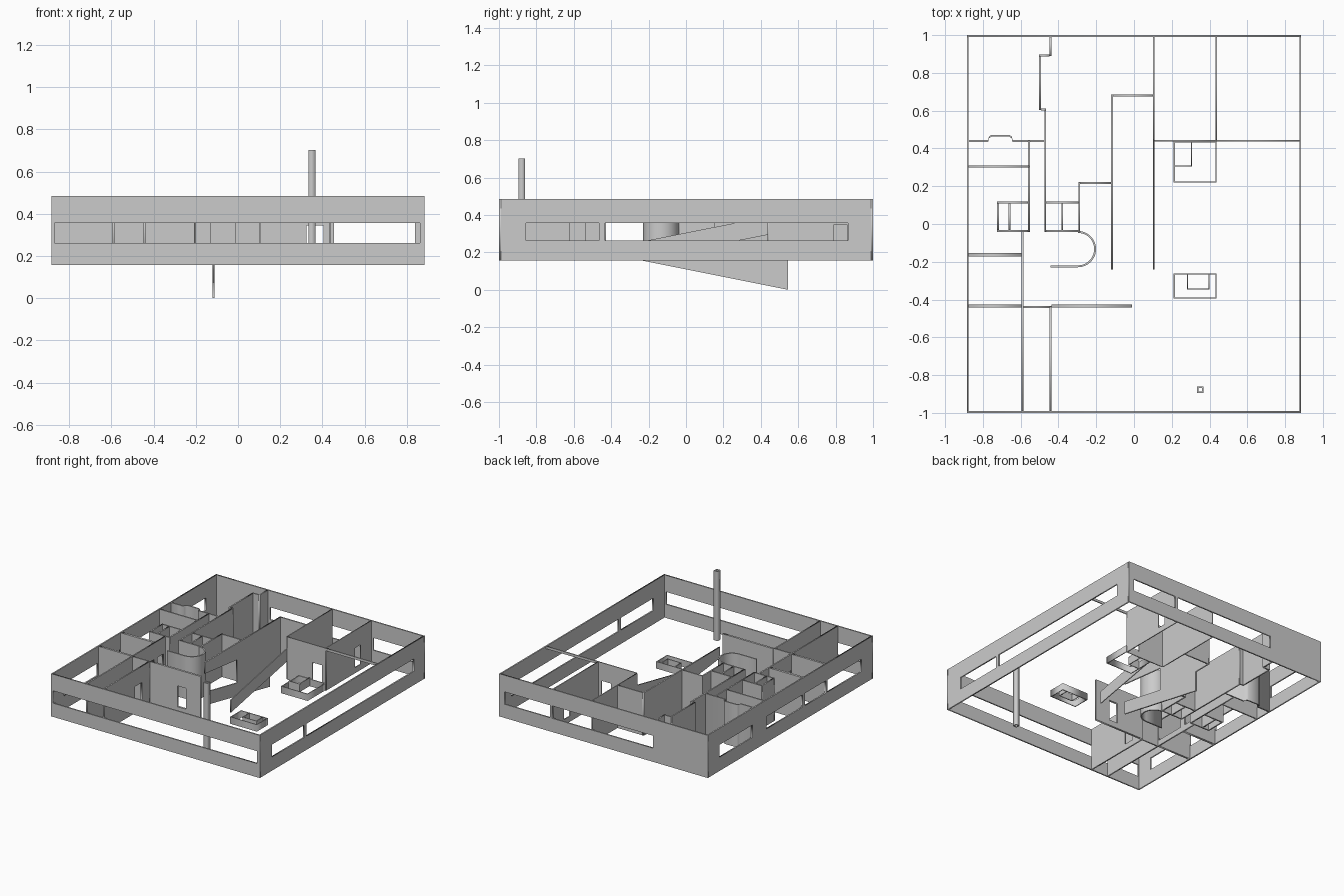
import bpy, math
from mathutils import Matrix

if "Cube" in bpy.data.objects:
    bpy.data.objects.remove(bpy.data.objects["Cube"])

Z0, Z1 = 0.157, 0.484      # wall bottom and top
W0, W1 = 0.262, 0.357      # ribbon window bottom and top
T = 0.010                  # wall thickness

# local (along, up, thickness) -> world
ALONG_X = Matrix(((1, 0, 0, 0), (0, 0, -1, 0), (0, 1, 0, 0), (0, 0, 0, 1)))
ALONG_Y = Matrix(((0, 0, 1, 0), (1, 0, 0, 0), (0, 1, 0, 0), (0, 0, 0, 1)))


def panel(name, outline, holes, depth, matrix):
    """Extrude a flat outline with holes, then place it."""
    cu = bpy.data.curves.new(name, 'CURVE')
    cu.dimensions = '2D'
    cu.fill_mode = 'BOTH'
    cu.extrude = depth / 2
    for loop in [outline] + holes:
        sp = cu.splines.new('POLY')
        sp.points.add(len(loop) - 1)
        for p, (a, b) in zip(sp.points, loop):
            p.co = (a, b, 0, 1)
        sp.use_cyclic_u = True
    tmp = bpy.data.objects.new(name + "_tmp", cu)
    bpy.context.collection.objects.link(tmp)
    dg = bpy.context.evaluated_depsgraph_get()
    me = bpy.data.meshes.new_from_object(tmp.evaluated_get(dg))
    bpy.data.objects.remove(tmp)
    me.transform(matrix)
    ob = bpy.data.objects.new(name, me)
    bpy.context.collection.objects.link(ob)
    return ob


def rect(a, b, lo, hi):
    return [(a, lo), (b, lo), (b, hi), (a, hi)]


def wall_x(name, y, a, b, openings=(), z=(Z0, Z1), t=T):
    return panel(name, rect(a, b, *z), [rect(*o) for o in openings], t,
                 Matrix.Translation((0, y, 0)) @ ALONG_X)


def wall_y(name, x, a, b, openings=(), z=(Z0, Z1), t=T):
    return panel(name, rect(a, b, *z), [rect(*o) for o in openings], t,
                 Matrix.Translation((x, 0, 0)) @ ALONG_Y)


def box_ring(name, x0, x1, y0, y1, z0, z1, t):
    """Open square tube."""
    panel(name, rect(x0, x1, y0, y1), [rect(x0 + t, x1 - t, y0 + t, y1 - t)],
          z1 - z0, Matrix.Translation((0, 0, (z0 + z1) / 2)))


def win(a, b):
    return (a, b, W0, W1)


def door(a, b, top=0.35):
    return (a, b, 0.20, top)


# Outer walls with ribbon windows
wall_x("front_wall", -0.995, -0.885, 0.885, [win(-0.87, 0.862)])
wall_x("back_wall", 0.995, -0.885, 0.885, [win(-0.42, 0.435), win(0.455, 0.84)])
wall_y("right_wall", 0.88, -0.99, 0.99, [win(-0.855, -0.465), win(-0.433, 0.866)])
wall_y("left_wall", -0.88, -0.99, 0.99,
       [win(-0.86, -0.45), win(-0.43, -0.18), win(-0.15, 0.29), win(0.46, 0.86)])

# Rooms at the front left
wall_y("corridor_wall", -0.59, -0.99, -0.04,
       [door(-0.43, -0.185, 0.36), door(-0.14, -0.07, 0.36)])
wall_y("front_room_wall", -0.443, -0.99, -0.44, [door(-0.62, -0.54, 0.36)])
wall_x("front_room_end", -0.44, -0.585, -0.438)
wall_x("bedroom_wall", -0.435, -0.875, -0.595, t=0.016)
wall_x("terrace_wall", -0.435, -0.438, -0.01, [door(-0.205, -0.13, 0.36)], t=0.016)
wall_x("closet_wall", -0.163, -0.875, -0.595, t=0.018)

# Rooms along the left side
wall_x("left_room_wall", 0.305, -0.875, -0.555)
wall_y("left_hall_wall", -0.555, -0.04, 0.44)
wall_x("bath_back", 0.113, -0.725, -0.56)
wall_x("bath_front", -0.037, -0.725, -0.55)
wall_y("bath_side", -0.72, -0.032, 0.108)
wall_y("bath_divider", -0.66, -0.032, 0.108)

# Wall with a shallow niche, drawn in plan
n = [(-0.875, 0.44), (-0.772, 0.44), (-0.768, 0.458), (-0.755, 0.467),
     (-0.66, 0.467), (-0.647, 0.458), (-0.643, 0.44), (-0.475, 0.44)]
panel("niche_wall", n + [(x, y + T) for x, y in reversed(n)], [], Z1 - Z0,
      Matrix.Translation((0, -T / 2, (Z0 + Z1) / 2)))

# Stepped hall wall at the back
wall_y("hall_wall_back", -0.443, 0.89, 0.99)
wall_x("hall_step_back", 0.893, -0.503, -0.448)
wall_y("hall_wall_middle", -0.498, 0.603, 0.888)
wall_x("hall_step_front", 0.607, -0.493, -0.465)
wall_y("hall_wall_long", -0.47, -0.04, 0.602)

# Service rooms next to the stair
wall_x("service_back", 0.113, -0.465, -0.295)
wall_x("service_front", -0.037, -0.475, -0.285)
wall_y("service_divider", -0.38, -0.032, 0.108)
wall_y("service_side", -0.29, -0.032, 0.22)
wall_x("service_link", 0.217, -0.295, -0.122)

# Rounded stair enclosure
cx, cy, r = -0.297, -0.133, 0.096
arc = [(math.cos(a), math.sin(a)) for a in
       [math.radians(-90 + 180 * i / 24) for i in range(25)]]
outer = [(-0.443, cy - r)] + [(cx + r * c, cy + r * s) for c, s in arc]
ri = r - T
inner = [(cx + ri * c, cy + ri * s) for c, s in reversed(arc)] + [(-0.443, cy - ri)]
stair = panel("stair_wall", outer + inner, [], Z1 - Z0,
              Matrix.Translation((0, 0, (Z0 + Z1) / 2)))

# Ramp walls with sloping edges
panel("ramp_inner_wall",
      [(-0.24, Z0), (0.545, 0), (0.545, Z0), (0.685, Z0), (0.685, Z1), (-0.24, Z1),
       (-0.24, 0.40), (0.15, 0.358), (0.15, 0.18), (-0.24, 0.257)],
      [], T, Matrix.Translation((-0.117, 0, 0)) @ ALONG_Y)
panel("ramp_outer_wall",
      [(-0.24, Z0 + 0.004), (0.445, 0.295), (0.445, Z0), (0.99, Z0), (0.99, Z1),
       (0.445, Z1), (0.445, 0.393), (-0.24, 0.257)],
      [], T * 0.7, Matrix.Translation((0.105, 0, 0)) @ ALONG_Y)
wall_x("ramp_end", 0.68, -0.112, 0.101)

# Terrace walls at the back right
wall_x("terrace_back_wall", 0.44, 0.109, 0.437, [door(0.325, 0.405, 0.345)], t=0.007)
wall_x("terrace_beam", 0.44, 0.437, 0.875, z=(0.465, Z1), t=0.008)
wall_y("back_room_wall", 0.435, 0.444, 0.99, [door(0.79, 0.86)], t=0.007)

# Planters
box_ring("back_planter", 0.21, 0.437, 0.22, 0.437, Z0 + 0.005, 0.215, 0.006)
wall_x("back_planter_inner_front", 0.308, 0.216, 0.307, z=(Z0 + 0.005, 0.225), t=0.006)
wall_y("back_planter_inner_side", 0.304, 0.311, 0.431, z=(Z0 + 0.005, 0.225), t=0.006)
box_ring("front_planter", 0.21, 0.437, -0.395, -0.262, Z0 + 0.005, 0.215, 0.006)
wall_x("front_planter_inner_front", -0.345, 0.28, 0.40, z=(Z0 + 0.005, 0.215), t=0.006)
for side, x in (("left", 0.283), ("right", 0.397)):
    wall_y("front_planter_inner_" + side, x, -0.342, -0.268, z=(Z0 + 0.005, 0.215), t=0.006)

# Chimney
box_ring("chimney", 0.333, 0.367, -0.895, -0.86, 0.17, 0.703, 0.008)
